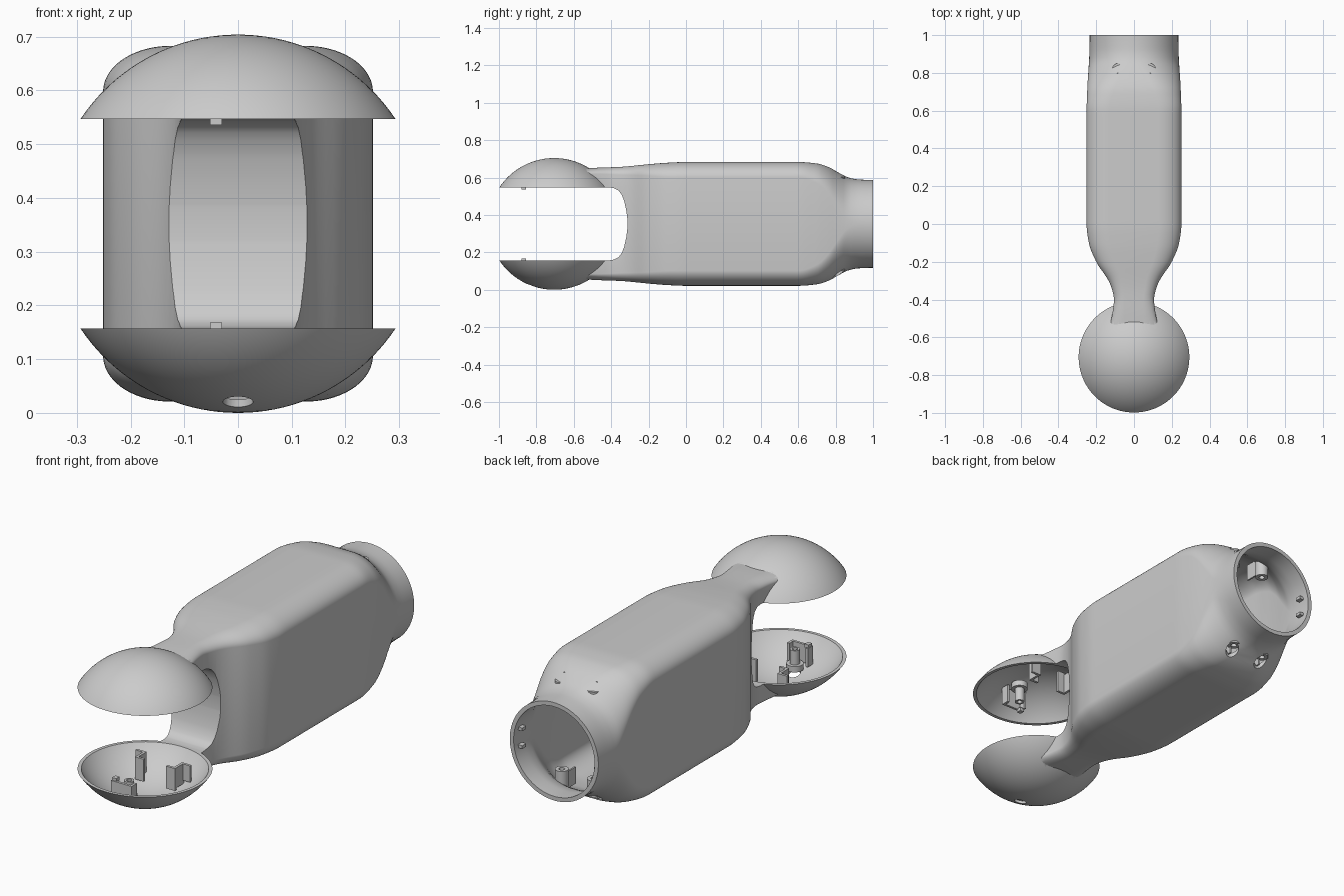
import bpy, bmesh, math
from mathutils import Matrix

if "Cube" in bpy.data.objects:
    bpy.data.objects.remove(bpy.data.objects["Cube"])

CZ, R, DY = 0.352, 0.352, -0.705   # mid height, dome radius, dome centre y

# Body stations: y, half width, half height, corner radius in x, corner radius in z
STATIONS = [
    (-0.57, .130, .296, .080, .030), (-0.46, .112, .301, .065, .035),
    (-0.40, .106, .303, .060, .040), (-0.35, .115, .305, .062, .045),
    (-0.30, .135, .309, .075, .050), (-0.20, .200, .319, .105, .065),
    (-0.10, .239, .327, .120, .080), (0.00, .251, .331, .125, .085),
    (0.60, .251, .331, .125, .085), (0.70, .248, .323, .145, .110),
    (0.76, .245, .305, .170, .150), (0.82, .241, .272, .205, .205),
    (0.87, .238, .248, .230, .238), (0.92, .236, .238, .236, .238),
    (1.00, .235, .235, .235, .235)]


def station(y):
    """Smooth (monotone cubic) interpolation of the stations."""
    s = STATIONS
    i = max(0, min(len(s) - 2, sum(1 for p in s if p[0] <= y) - 1))
    h = s[i + 1][0] - s[i][0]
    t = max(0, min(1, (y - s[i][0]) / h))
    out = []
    for k in range(1, 5):
        d = [(s[j + 1][k] - s[j][k]) / (s[j + 1][0] - s[j][0]) for j in range(len(s) - 1)]

        def tangent(j):
            if j == 0 or j == len(s) - 1 or d[j - 1] * d[j] <= 0:
                return 0
            return 2 * d[j - 1] * d[j] / (d[j - 1] + d[j])
        out.append((2*t**3 - 3*t**2 + 1) * s[i][k] + (t**3 - 2*t*t + t) * h * tangent(i)
                   + (3*t*t - 2*t**3) * s[i + 1][k] + (t**3 - t*t) * h * tangent(i + 1))
    return out


def finish(name, bm):
    bmesh.ops.recalc_face_normals(bm, faces=bm.faces)
    me = bpy.data.meshes.new(name)
    bm.to_mesh(me)
    bm.free()
    ob = bpy.data.objects.new(name, me)
    bpy.context.collection.objects.link(ob)
    return ob


def loft(name, y0, y1, inset=0, n=80, extra=0):
    bm = bmesh.new()
    rings = []
    ys = [y0 + (y1 - y0) * i / n for i in range(n + 1)] + ([y1 + extra] if extra else [])
    for y in ys:
        w, h, rx, rz = station(y)
        ring = []
        for q in range(4):
            sx, sz = ((1, 1), (-1, 1), (-1, -1), (1, -1))[q]
            for j in range(16):
                a = math.pi / 2 * (q + (j + .5) / 16)
                x = sx * (w - rx) + math.cos(a) * rx
                z = sz * (h - rz) + math.sin(a) * rz
                ring.append(bm.verts.new((x * (1 - inset / w), y, CZ + z * (1 - inset / h))))
        rings.append(ring)
    for a, b in zip(rings, rings[1:]):
        for i in range(64):
            j = (i + 1) % 64
            bm.faces.new((a[i], a[j], b[j], b[i]))
    bm.faces.new(rings[0])
    bm.faces.new(rings[-1])
    return finish(name, bm)


def ball(name, r):
    bm = bmesh.new()
    bmesh.ops.create_uvsphere(bm, u_segments=96, v_segments=64, radius=r,
                              matrix=Matrix.Translation((0, DY, CZ)))
    return finish(name, bm)


def slot(name):
    half = [(-1.2, .195), (-.41, .195), (-.385, .191), (-.36, .178), (-.343, .155),
            (-.330, .12), (-.319, .07), (-.314, .03)]
    bm = bmesh.new()
    pts = half + [(y, -z) for y, z in reversed(half)]
    f = bm.faces.new([bm.verts.new((-.5, y, CZ + z)) for y, z in pts])
    ext = bmesh.ops.extrude_face_region(bm, geom=[f])['geom']
    bmesh.ops.translate(bm, vec=(1, 0, 0), verts=[v for v in ext if isinstance(v, bmesh.types.BMVert)])
    return finish(name, bm)


def rod(name, x, y, z0, z1, r):
    bm = bmesh.new()
    bmesh.ops.create_cone(bm, cap_ends=True, segments=32, radius1=r, radius2=r, depth=z1 - z0,
                          matrix=Matrix.Translation((x, y, (z0 + z1) / 2)))
    return finish(name, bm)


def combine(ob, other, op):
    m = ob.modifiers.new(op, 'BOOLEAN')
    m.operation, m.solver, m.object = op, 'EXACT', other
    dg = bpy.context.evaluated_depsgraph_get()
    me = bpy.data.meshes.new_from_object(ob.evaluated_get(dg))
    ob.modifiers.clear()
    ob.data = me
    bpy.data.objects.remove(other)


def smooth(ob):
    bpy.ops.object.select_all(action='DESELECT')
    ob.select_set(True)
    bpy.context.view_layer.objects.active = ob
    bpy.ops.object.shade_smooth_by_angle(angle=math.radians(30))


# Shell: body and ball, slotted into two domes, then hollowed
shell = loft("body_shell", -0.57, 1.0)
combine(shell, ball("ball", R), 'UNION')
combine(shell, slot("slot"), 'DIFFERENCE')
combine(shell, ball("ball_cavity", R - .013), 'DIFFERENCE')
combine(shell, loft("body_cavity", -0.2, 1.0, inset=.02, extra=.05), 'DIFFERENCE')

# Screw holes on the underside
combine(shell, rod("front_hole", 0, -.82, -.1, .1, .028), 'DIFFERENCE')
for sx in (-1, 1):
    combine(shell, rod("rear_hole", sx * .085, .81, -.1, .15, .03), 'DIFFERENCE')
smooth(shell)


def boxes(name, items, both_x=False):
    """Boxes given as x0,x1,y0,y1,z0,z1, copied to the upper half by mirroring in z."""
    bm = bmesh.new()
    for x0, x1, y0, y1, z0, z1 in items:
        for s in ((1, -1) if both_x else (1,)):
            for up in (0, 1):
                z = (z0 + z1) / 2
                mat = Matrix.Translation((s * (x0 + x1) / 2, (y0 + y1) / 2, 2 * CZ - z if up else z))
                bmesh.ops.create_cube(bm, size=1, matrix=mat @ Matrix.Diagonal((x1 - x0, y1 - y0, z1 - z0, 1)))
    return finish(name, bm)


def boss(name, x, y, profile):
    """Lathed screw post, built in both halves."""
    for up in (0, 1):
        bm = bmesh.new()
        vs = [bm.verts.new((r, 0, z)) for r, z in profile]
        es = [bm.edges.new((a, b)) for a, b in zip(vs, vs[1:] + vs[:1])]
        bmesh.ops.spin(bm, geom=vs + es, axis=(0, 0, 1), cent=(0, 0, 0), steps=32, angle=2 * math.pi)
        bmesh.ops.remove_doubles(bm, verts=bm.verts, dist=1e-5)
        for v in bm.verts:
            v.co.x += x
            v.co.y += y
            if up:
                v.co.z = 2 * CZ - v.co.z
        smooth(finish(name + ("_upper" if up else "_lower"), bm))


# Dome fittings: post, front clip with tab, neck brackets
boss("dome_post", 0, -.825, [(.012, .05), (.038, .052), (.038, .08), (.022, .08), (.022, .148), (.012, .148)])
boxes("dome_clip", [(-.055, .055, -.885, -.873, .066, .155), (-.055, -.043, -.873, -.845, .066, .155),
                    (.043, .055, -.873, -.845, .066, .155), (-.052, -.03, -.88, -.855, .15, .168)])
boxes("neck_bracket", [(.094, .106, -.63, -.56, .06, .157), (.094, .145, -.57, -.558, .078, .157),
                       (.06, .106, -.63, -.618, .05, .157)], both_x=True)

# Rear socket fittings: posts, ribs and side catches
for sx, side in ((-1, "left"), (1, "right")):
    boss("rear_post_" + side, sx * .085, .82, [(.013, .1), (.03, .1), (.03, .178), (.013, .178)])
boxes("rear_rib", [(.081, .089, .72, .80, .07, .15)], both_x=True)
boxes("rear_catch", [(.19, .215, .94, .97, CZ - .05, CZ - .035)], both_x=True)
